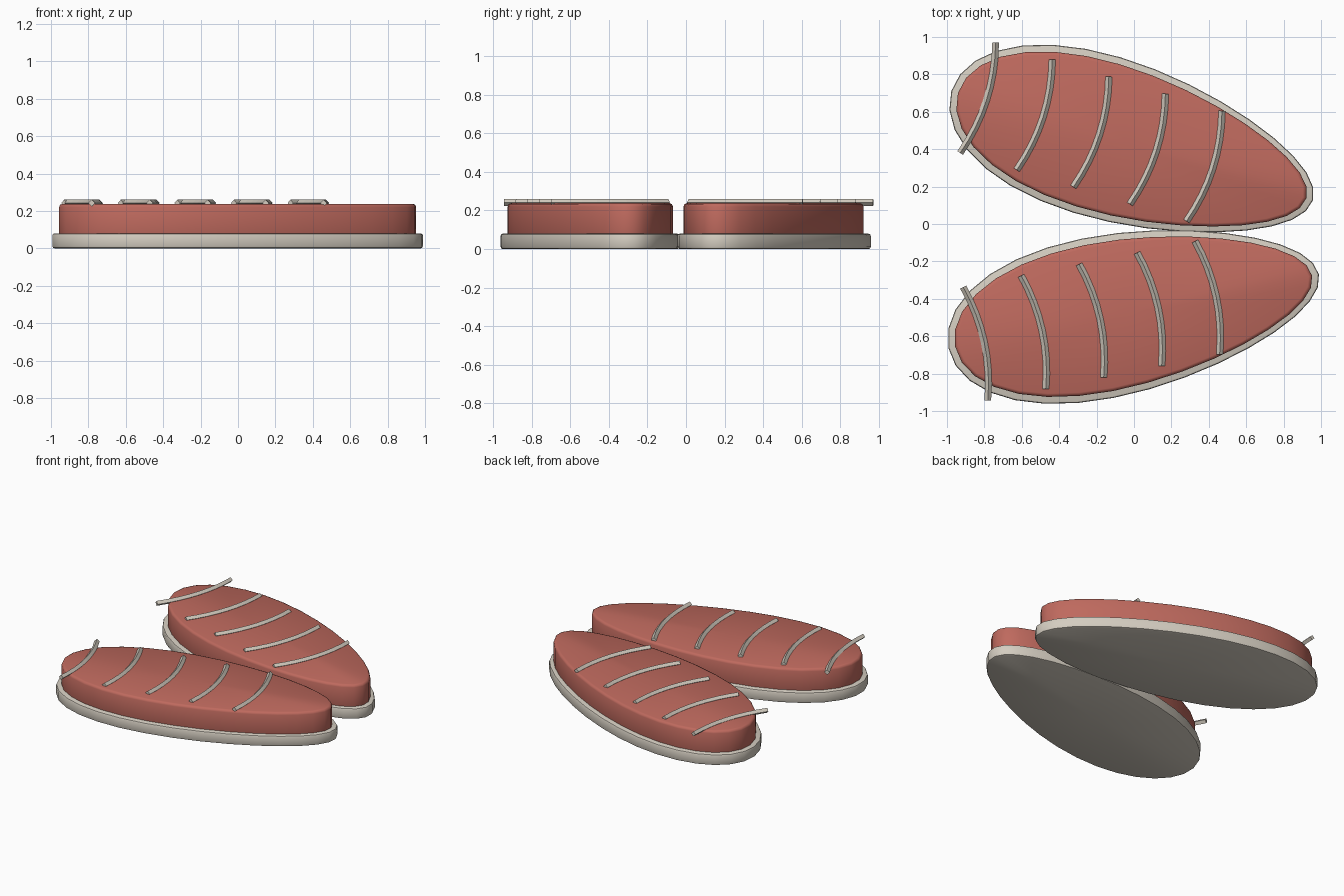
import bpy, bmesh, math
from mathutils import Matrix, Vector

cube = bpy.data.objects.get("Cube")
if cube:
    bpy.data.objects.remove(cube, do_unlink=True)


def material(name, rgb):
    mat = bpy.data.materials.new(name)
    mat.use_nodes = True
    color = (*rgb, 1)
    mat.diffuse_color = color
    mat.node_tree.nodes["Principled BSDF"].inputs["Base Color"].default_value = color
    return mat


RED = material("muted red", (0.52, 0.143, 0.112))
BEIGE = material("warm grey", (0.66, 0.61, 0.53))


def egg_slab(name, frame, length, width, bottom, top, bevel, smooth, mat):
    """Extruded egg outline, wider towards -x, with rounded rims."""
    sides = 32
    bm = bmesh.new()
    ring = []
    for i in range(sides):
        t = math.tau * i / sides
        v = width * math.sin(t) * (1 - 0.2 * math.cos(t))
        ring.append(bm.verts.new(frame @ Vector((length * math.cos(t), v, bottom))))
    base = bm.faces.new(ring)
    extruded = bmesh.ops.extrude_face_region(bm, geom=[base], use_keep_orig=True)
    verts = [g for g in extruded["geom"] if isinstance(g, bmesh.types.BMVert)]
    bmesh.ops.translate(bm, verts=verts, vec=(0, 0, top - bottom))
    bmesh.ops.recalc_face_normals(bm, faces=bm.faces)

    # Round both rims, then fan the caps from their centres
    rims = [e for e in bm.edges if abs(e.verts[0].co.z - e.verts[1].co.z) < 1e-5]
    bmesh.ops.bevel(bm, geom=rims, offset=bevel, segments=2, profile=0.5,
                    affect="EDGES")
    bmesh.ops.poke(bm, faces=[f for f in bm.faces if len(f.verts) == sides])

    mesh = bpy.data.meshes.new(name)
    bm.to_mesh(mesh)
    bm.free()
    mesh.materials.append(mat)
    obj = bpy.data.objects.new(name, mesh)
    bpy.context.collection.objects.link(obj)
    bpy.ops.object.select_all(action="DESELECT")
    bpy.context.view_layer.objects.active = obj
    obj.select_set(True)
    bpy.ops.object.shade_smooth_by_angle(angle=math.radians(smooth))


def rod(name, frame, u, v):
    """Thin bowed rod lying across the top."""
    curve = bpy.data.curves.new(name, "CURVE")
    curve.dimensions = "3D"
    curve.bevel_depth = 0.018
    curve.bevel_resolution = 0
    curve.use_fill_caps = True
    steps = 8
    spline = curve.splines.new("POLY")
    spline.points.add(steps)
    for i, point in enumerate(spline.points):
        s = i / steps
        bow = 0.19 * s * (1 - s) + 0.011 * s
        point.co = (*(frame @ Vector((u + bow, v + 0.62 * s, 0.242))), 1)
    spline.use_smooth = False
    curve.materials.append(BEIGE)
    obj = bpy.data.objects.new(name, curve)
    bpy.context.collection.objects.link(obj)


def pad(side, center, angle, flip):
    """One complete pad: base rim, raised body and five cross rods."""
    frame = (Matrix.Translation((*center, 0))
             @ Matrix.Rotation(math.radians(angle), 4, "Z")
             @ Matrix.Diagonal((1, flip, 1, 1)))
    egg_slab(side + "_base", frame, 1.01, 0.426, 0, 0.08, 0.012, 35, BEIGE)
    egg_slab(side + "_body", frame, 0.973, 0.39, 0.03, 0.238, 0.018, 60, RED)
    for i in range(5):
        rod(f"{side}_rod_{i + 1}", frame, -0.869 + 0.316 * i, -0.303)


pad("back", (-0.01, 0.419), -16.8, 1)
pad("front", (-0.002, -0.466), 11.2, -1)
